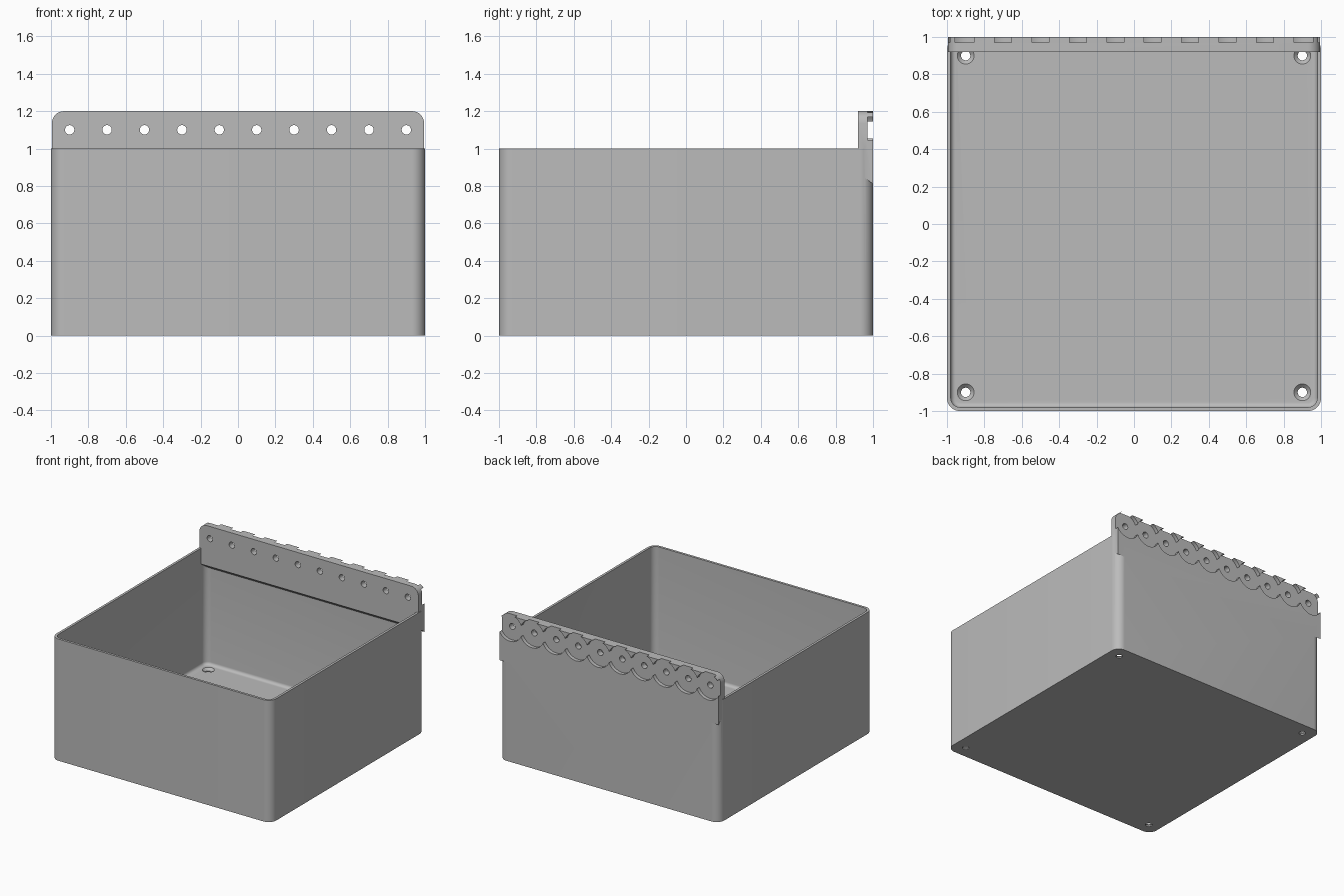
import bpy, bmesh, math
from mathutils import Matrix, Vector

old = bpy.data.objects.get("Cube")
if old:
    bpy.data.objects.remove(old, do_unlink=True)

gray = bpy.data.materials.new("plain_gray")
gray.use_nodes = True
color = (0.5, 0.5, 0.5, 1)
gray.diffuse_color = color
gray.node_tree.nodes["Principled BSDF"].inputs["Base Color"].default_value = color


def make(name, bm):
    bmesh.ops.recalc_face_normals(bm, faces=bm.faces)
    mesh = bpy.data.meshes.new(name)
    bm.to_mesh(mesh)
    bm.free()
    mesh.materials.append(gray)
    ob = bpy.data.objects.new(name, mesh)
    bpy.context.collection.objects.link(ob)
    return ob


def rounded_box(name, half, z0, z1, radius, floor_radius=0):
    """Square box with rounded upright edges and an optional floor fillet."""
    bm = bmesh.new()
    bmesh.ops.create_cube(bm, size=1)
    for v in bm.verts:
        v.co = Vector((v.co.x * 2 * half, v.co.y * 2 * half, z1 if v.co.z > 0 else z0))
    upright = [e for e in bm.edges if abs(e.verts[0].co.z - e.verts[1].co.z) > 0.1]
    bmesh.ops.bevel(bm, geom=upright, offset=radius, segments=10, profile=0.5, affect='EDGES')
    if floor_radius:
        low = [e for e in bm.edges if all(abs(v.co.z - z0) < 1e-4 for v in e.verts)]
        bmesh.ops.bevel(bm, geom=low, offset=floor_radius, segments=6, profile=0.5, affect='EDGES')
    return make(name, bm)


def round_cutter(center, r1, r2, depth, axis='Z'):
    """Cylinder or cone used for drilling."""
    bm = bmesh.new()
    turn = Matrix.Rotation(-math.pi / 2, 4, 'X') if axis == 'Y' else Matrix()
    bmesh.ops.create_cone(bm, cap_ends=True, segments=48, radius1=r1, radius2=r2, depth=depth,
                          matrix=Matrix.Translation(center) @ turn)
    return make("drill_cutter", bm)


def combine(target, other, operation):
    other.hide_render = True
    mod = target.modifiers.new("combine", 'BOOLEAN')
    mod.operation, mod.solver, mod.object = operation, 'EXACT', other
    bpy.context.view_layer.objects.active = target
    bpy.ops.object.modifier_apply(modifier=mod.name)
    bpy.data.objects.remove(other, do_unlink=True)


# Hollow bin with filleted floor
bin_body = rounded_box("mounting_bin", 1, 0, 1, 0.07)
combine(bin_body, rounded_box("cavity_cutter", 0.98, 0.03, 1.3, 0.05, 0.025), 'DIFFERENCE')

# Thick rear mounting lip with sloped underside and rounded top corners
bm = bmesh.new()
profile = [(0.92, 1.2), (1, 1.2), (1, 0.81), (0.92, 0.87)]
end = bm.faces.new([bm.verts.new((-0.995, y, z)) for y, z in profile])
ext = bmesh.ops.extrude_face_region(bm, geom=[end])
bmesh.ops.translate(bm, vec=(1.99, 0, 0),
                    verts=[g for g in ext["geom"] if isinstance(g, bmesh.types.BMVert)])
top_corners = [e for e in bm.edges if all(v.co.z > 1.19 for v in e.verts)
               and abs(e.verts[0].co.x - e.verts[1].co.x) < 0.01]
bmesh.ops.bevel(bm, geom=top_corners, offset=0.065, segments=8, profile=0.5, affect='EDGES')
combine(bin_body, make("mounting_lip", bm), 'UNION')

# Row of bolt holes with overlapping round recesses on the back
for i in range(10):
    x = -0.9 + 0.2 * i
    combine(bin_body, round_cutter((x, 1.02, 1.1), 0.11, 0.11, 0.1, 'Y'), 'DIFFERENCE')
    combine(bin_body, round_cutter((x, 0.96, 1.1), 0.025, 0.025, 0.3, 'Y'), 'DIFFERENCE')

# Countersunk floor holes in the four corners
for sx in (-1, 1):
    for sy in (-1, 1):
        x, y = 0.9 * sx, 0.9 * sy
        combine(bin_body, round_cutter((x, y, 0), 0.025, 0.025, 0.2), 'DIFFERENCE')
        combine(bin_body, round_cutter((x, y, 0.025), 0.02, 0.06, 0.04), 'DIFFERENCE')

bpy.ops.object.select_all(action='DESELECT')
bin_body.select_set(True)
bpy.context.view_layer.objects.active = bin_body
bpy.ops.object.shade_smooth_by_angle(angle=math.radians(30))
